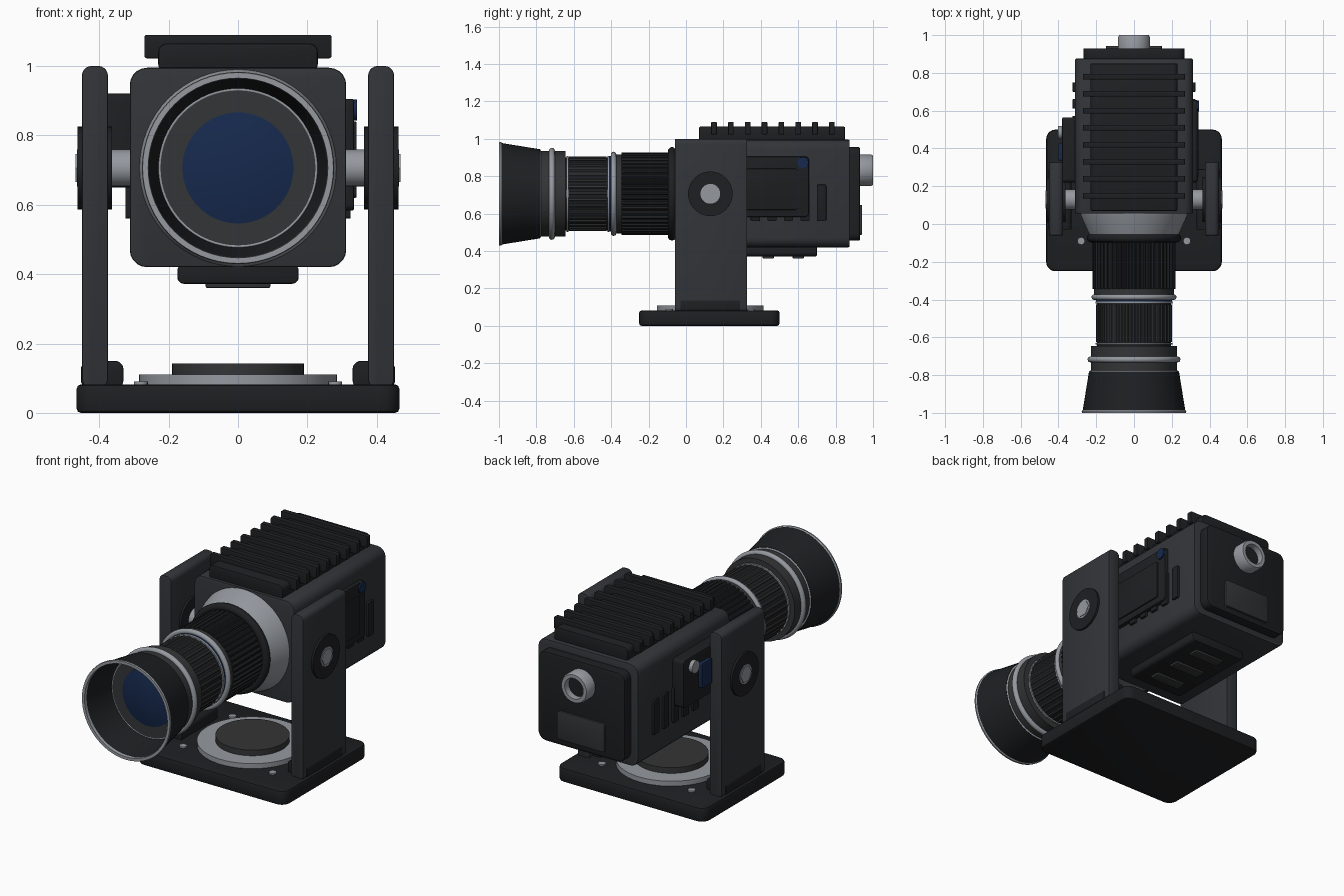
import bpy, bmesh, math

if "Cube" in bpy.data.objects:
    bpy.data.objects.remove(bpy.data.objects["Cube"])

def material(name, rgb):
    m = bpy.data.materials.new(name)
    m.diffuse_color = (*rgb, 1)
    m.use_nodes = True
    m.node_tree.nodes["Principled BSDF"].inputs["Base Color"].default_value = m.diffuse_color
    return m

BODY = material("charcoal", (0.032, 0.035, 0.040))
DARK = material("black", (0.013, 0.014, 0.016))
GREY = material("dark_grey", (0.034, 0.035, 0.037))
SILVER = material("silver", (0.30, 0.32, 0.35))
BLUE = material("blue_glass", (0.008, 0.022, 0.075))
LZ = 0.706   # height of lens axis and pivots
PY = 0.13    # pivot and base centre in y

def finish(name, bm, mat):
    bmesh.ops.recalc_face_normals(bm, faces=bm.faces)
    me = bpy.data.meshes.new(name)
    bm.to_mesh(me)
    bm.free()
    me.materials.append(mat)
    ob = bpy.data.objects.new(name, me)
    bpy.context.collection.objects.link(ob)
    bpy.ops.object.select_all(action='DESELECT')
    ob.select_set(True)
    bpy.context.view_layer.objects.active = ob
    bpy.ops.object.shade_smooth_by_angle(angle=math.radians(35))
    return ob

def box(name, xs, ys, zs, mat, axis=None, r=0.03, soft=0.006):
    """Box from ranges; edges along axis get radius r, the rest a soft edge."""
    bm = bmesh.new()
    bmesh.ops.create_cube(bm, size=1)
    for v in bm.verts:
        for i, (a, b) in enumerate((xs, ys, zs)):
            v.co[i] = (a + b) / 2 + v.co[i] * abs(b - a)
    if axis is not None:
        edges = [e for e in bm.edges
                 if abs((e.verts[0].co - e.verts[1].co).normalized()[axis]) > 0.9]
        bmesh.ops.bevel(bm, geom=edges, offset=r, segments=5, profile=0.5, affect='EDGES')
    if soft:
        bm.normal_update()
        sharp = [e for e in bm.edges if e.calc_face_angle(0) > 0.7]
        bmesh.ops.bevel(bm, geom=sharp, offset=soft, segments=2, profile=0.5, affect='EDGES')
    return finish(name, bm, mat)

def lathe(name, prof, mat, centre=(0, 0, LZ), axis=1, seg=64, closed=False, rib=0.0):
    """Revolve (radius, distance) points about an axis; rib cuts grooves."""
    bm = bmesh.new()
    rings = []
    for r, t in prof:
        ring = []
        for k in range(seg):
            rr = r - (rib if k % 4 in (2, 3) else 0)
            a = 2 * math.pi * k / seg
            c, s = rr * math.cos(a), rr * math.sin(a)
            p = ((t, c, s), (c, t, s), (c, s, t))[axis]
            ring.append(bm.verts.new([p[i] + centre[i] for i in range(3)]))
        rings.append(ring)
    n = len(rings)
    for i in range(n if closed else n - 1):
        A, B = rings[i], rings[(i + 1) % n]
        for k in range(seg):
            j = (k + 1) % seg
            bm.faces.new((A[k], A[j], B[j], B[k]))
    if not closed:
        bm.faces.new(rings[0])
        bm.faces.new(rings[-1])
    return finish(name, bm, mat)

def disc(name, r, t0, t1, mat, centre=(0, 0, LZ), axis=1, seg=64, **kw):
    return lathe(name, [(r, t0), (r, t1)], mat, centre, axis, seg, **kw)

def torus(name, r, y, tube, mat):
    prof = [(r + tube * math.cos(a * math.pi / 6), y + tube * math.sin(a * math.pi / 6))
            for a in range(12)]
    return lathe(name, prof, mat, closed=True)

# Base plate, turntable and corner screws
box("base_plate", (-.465, .465), (-.25, .5), (0, .082), DARK, 2, .05, .012)
disc("turntable_ring", .285, .08, .11, SILVER, (0, PY, 0), 2)
disc("turntable_cap", .19, .11, .142, GREY, (0, PY, 0), 2)
for x in (-.28, .28):
    for y in (-.09, .35):
        disc("base_screw", .02, .08, .09, SILVER, (x, y, 0), 2, 16)

# Yoke arms with feet and pivots, on both sides
for s in (-1, 1):
    box("yoke_arm", (s * .375, s * .45), (-.06, .326), (.07, 1.0), BODY, 1, .028, .004)
    box("arm_foot", (s * .33, s * .453), (-.03, .29), (.07, .15), DARK, 1, .025, .004)
    c = (0, PY, LZ)
    disc("pivot_pin", .053, s * .29, s * .464, SILVER, c, 0, 32)
    disc("pivot_washer", .119, s * .363, s * .462, DARK, c, 0)
    disc("pivot_bolt", .047, s * .46, s * .468, SILVER, c, 0, 6)

# Camera housing and heat sink
box("housing", (-.312, .312), (.055, .875), (.42, .995), BODY, 1, .05)
box("top_plate", (-.23, .23), (.07, .85), (.98, 1.065), DARK, 1, .025)
for i in range(8):
    y = .15 + .09 * i
    box("cooling_fin", (-.27, .27), (y - .015, y + .015), (1.022, 1.09), DARK, 1, .008, .004)

# Underside plate with raised strips
box("bottom_plate", (-.175, .175), (.18, .70), (.372, .43), DARK, 1, .02)
for y in (.28, .44, .60):
    box("bottom_strip", (-.093, .093), (y - .03, y + .03), (.36, .38), GREY, None, 0, .004)

# Back plate, label panel and cable socket
box("back_plate", (-.268, .268), (.86, .93), (.455, .955), DARK, 1, .04)
box("back_panel", (-.148, .148), (.92, .942), (.487, .647), GREY, 1, .015, .003)
lathe("socket_ring", [(.084, .92), (.084, .99), (.078, 1.0), (.058, 1.0), (.055, .94), (.055, .92)],
      SILVER, (0, 0, .832), closed=True, seg=40)
disc("socket_core", .057, .92, .965, DARK, (0, 0, .832), seg=40)

# Side vents on both sides
for s in (-1, 1):
    for i in range(5):
        y = .725 - .0885 * i
        box("side_vent", (s * .30, s * .325), (y - .025, y + .025), (.56, .755), DARK, 0, .008, .003)

# Right access panel with indicator
box("right_panel", (.30, .335), (.22, .657), (.583, .905), DARK, 0, .02)
box("right_panel_inset", (.33, .342), (.25, .60), (.62, .84), DARK, 0, .015, .003)
disc("indicator_light", .03, .33, .343, BLUE, (0, .625, .873), 0, 24)

# Left control box with knob and window
box("control_box", (-.38, -.30), (.22, .565), (.65, .92), DARK, 0, .02)
disc("control_knob", .034, -.37, -.402, SILVER, (0, .485, .865), 0, 24)
box("control_window", (-.37, -.40), (.335, .43), (.72, .86), BLUE, 0, .01, .003)

# Lens: mount and barrel sections, back to front
lathe("lens_mount", [(.285, .06), (.28, .04), (.235, -.06)], SILVER)
torus("mount_collar", .228, -.075, .022, DARK)
disc("inner_barrel", .195, -.78, 0, DARK)
disc("rear_grip", .22, -.345, -.08, DARK, seg=192, rib=.009)
disc("rear_band", .211, -.375, -.345, GREY)
torus("rear_ring", .21, -.387, .015, SILVER)
disc("rear_accent", .202, -.415, -.395, BLUE)
disc("rear_trim", .203, -.421, -.411, SILVER)
disc("focus_grip", .2, -.625, -.425, GREY, seg=144, rib=.010)
disc("focus_trim", .203, -.639, -.629, SILVER)
disc("front_barrel", .228, -.79, -.645, GREY)
torus("front_ring", .23, -.717, .016, SILVER)
torus("hood_seam", .23, -.783, .007, SILVER)

# Flared hollow hood, rim and glass
lathe("lens_hood", [(.238, -.78), (.272, -.99), (.262, -.99), (.226, -.78)], DARK, closed=True)
lathe("hood_rim", [(.272, -.984), (.277, -.99), (.275, -1.0), (.259, -1.0), (.257, -.984)],
      SILVER, closed=True)
torus("glass_trim", .226, -.796, .005, SILVER)
disc("glass_retainer", .225, -.80, -.77, GREY)
lathe("front_glass", [(.16, -.79), (.16, -.803), (.12, -.812), (.07, -.819), (.02, -.822)], BLUE)
